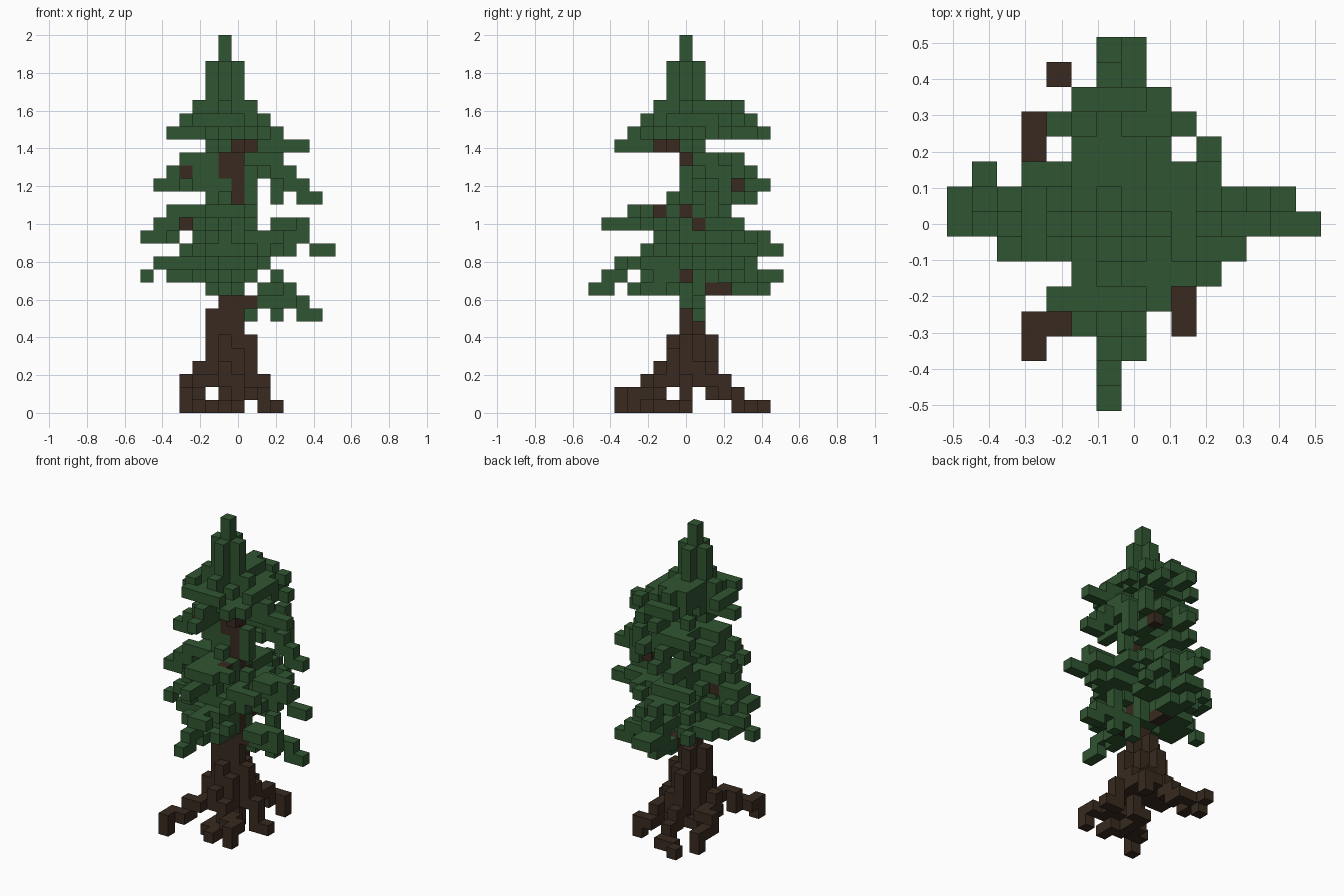
import bpy
import bmesh
from mathutils import Vector

cube = bpy.data.objects.get("Cube")
if cube:
    bpy.data.objects.remove(cube, do_unlink=True)

V = 2 / 29                      # size of one block
wood, leaf = set(), set()       # filled blocks, relative to the trunk axis
COMPASS = {"E": (1, 0, 0), "W": (-1, 0, 0), "N": (0, 1, 0),
           "S": (0, -1, 0), "U": (0, 0, 1), "D": (0, 0, -1)}


def column(x, y, bottom, top, cells=wood):
    cells.update((x, y, k) for k in range(bottom, top + 1))


def root(x, y, z, walk):
    """Follow compass letters; a lower-case letter moves without filling."""
    wood.add((x, y, z))
    for c in walk:
        dx, dy, dz = COMPASS[c.upper()]
        x, y, z = x + dx, y + dy, z + dz
        if c.isupper():
            wood.add((x, y, z))


def branch(level, direction, path, sides=""):
    """O = out with side sprigs, o = out, d = down, s = skip out,
    W = out in wood, w = down in wood."""
    step = 0
    for c in path:
        if c in "dw":
            level -= 1
        else:
            step += 1
        x, y = round(direction[0] * step), round(direction[1] * step)
        if c in "Ww":
            wood.add((x, y, level))
        elif c != "s":
            leaf.add((x, y, level))
        if c == "O":
            for side in sides:
                dx, dy, _ = COMPASS[side]
                leaf.add((x + dx, y + dy, level))


def disc(level, radius, front=-9):
    """Diamond of foliage round the trunk."""
    for x in range(-radius, radius + 1):
        for y in range(-radius, radius + 1):
            if abs(x) + abs(y) <= radius and y >= front:
                leaf.add((x, y, level))


# Trunk and its buttresses
column(0, 0, 2, 15)
column(0, 0, 18, 19)
column(1, 0, 0, 20)
column(0, 1, 2, 7)
column(1, 1, 2, 5)
column(-1, 0, 2, 7)
column(-1, 1, 2, 5)
column(2, 0, 2, 5)
column(2, 1, 2, 3)
column(0, -1, 2, 5)
column(1, -1, 2, 4)
column(0, 2, 2, 5)
column(1, 2, 2, 3)
column(0, -2, 2, 3)
column(-2, 0, 2, 3)

# Roots
root(-1, -2, 2, "SWDSWSD")          # front right, arched
root(1, -2, 2, "DESESD")            # front left
root(-2, 1, 2, "NWDNND")            # back right, arched
root(0, 2, 2, "NDNDNWnW")           # back
root(2, 2, 2, "NDNED")              # back left, arched
root(2, 0, 2, "EDDE")               # left
root(1, 0, 0, "WSSSES")             # front, along the ground

# Crown top
column(0, 0, 24, 28, leaf)
for dx, dy in ((1, 0), (-1, 0), (0, 1), (0, -1)):
    column(dx, dy, 24, 26, leaf)

# Foliage core
for level in (9, 10, 15, 16, 20, 23):
    disc(level, 1)
for level in (11, 12, 13, 14, 21, 22):
    disc(level, 2)
for level, radius in ((17, 2), (18, 2), (19, 1)):
    disc(level, radius, 0)

LEFT, RIGHT, BACK, FRONT = (1, 0), (-1, 0), (0, 1), (0, -1)
LEFT_BACK = (1, .2)

# Upper tier of drooping branches
branch(23, RIGHT, "oodOdo", "NS")
branch(23, LEFT, "oodOdodoo", "NS")
branch(20, LEFT, "ssO", "N")
branch(23, FRONT, "oodOdodo", "EW")
branch(20, FRONT, "OOoo", "W")
branch(23, BACK, "OOOodOdo", "EW")

# Second tier, open towards the front
branch(19, RIGHT, "OOOwodo", "N")
branch(19, LEFT_BACK, "ssOOdododo", "N")
branch(16, LEFT, "so")
branch(19, BACK, "OOOOdodo", "EW")
branch(16, (-.2, 1), "soOOo", "E")
branch(20, (1, -1), "WW")
branch(17, (.5, 1), "OOoW", "E")

# Third tier
branch(15, RIGHT, "OOOodOdO", "N")
branch(13, LEFT, "OOOOOOsdo", "N")
branch(14, LEFT, "sssOOo", "S")
branch(14, (1, 1), "W")
branch(15, FRONT, "OOOOdoo", "EW")
branch(14, BACK, "OOOOdOodo", "EW")

# Fourth tier
branch(12, RIGHT, "OOOdoosd", "NS")
branch(12, LEFT, "OOOOo", "NS")
branch(11, FRONT, "OOOoOdodo", "E")
branch(11, BACK, "OOOOodOO", "E")

# Lowest sprays
branch(10, RIGHT, "OOOO", "NS")
branch(9, FRONT, "OOOo", "E")
branch(9, BACK, "OWWOOo", "E")
branch(8, LEFT_BACK, "WWOOOodo", "S")
branch(9, LEFT, "ssOOo", "S")
column(2, 1, 7, 8, leaf)
column(4, 1, 7, 10, leaf)

# Diagonal branches: direction, side sprigs, then levels and paths
DIAGONALS = (
    ((1, .8), "S", {22: "OOodo", 19: "OOodOdd", 13: "OOoO"}),
    ((.75, 1), "W", {22: "OOoo", 19: "OOood", 13: "OOoo", 11: "OOoo"}),
    ((.4, 1), "W", {21: "OOOOo", 18: "OOOOo", 12: "OOOOo"}),
    ((-.45, 1), "E", {22: "OOodo", 19: "OOoo", 15: "OOodo", 12: "OOoo", 10: "OOoo"}),
    ((-1, .33), "N", {18: "OOOdoo", 14: "OOWodo", 10: "OOOo"}),
    ((-.6, -1), "E", {22: "OOo", 15: "OOdo", 12: "OOo", 10: "OOo"}),
    ((1, -.5), "NS", {21: "OOo", 13: "OOoo", 12: "OOo"}),
    ((.66, -1), "W", {21: "OOo", 15: "OWo", 12: "OOo", 10: "OOo"}),
)
for direction, sides, tiers in DIAGONALS:
    for level, path in tiers.items():
        branch(level, direction, path, sides)

leaf -= wood
filled = leaf | wood


def material(name, colour):
    mat = bpy.data.materials.new(name)
    mat.use_nodes = True
    mat.diffuse_color = colour
    mat.node_tree.nodes["Principled BSDF"].inputs["Base Color"].default_value = colour
    return mat


def block_mesh(name, cells, mat):
    """Skin the blocks with only their exposed square faces."""
    bm = bmesh.new()
    corners = {}

    def corner(p):
        key = tuple(round(c * 2) for c in p)
        if key not in corners:
            corners[key] = bm.verts.new(((p.x - 1) * V, p.y * V, (p.z + .5) * V))
        return corners[key]

    for cell in sorted(cells):
        centre = Vector(cell)
        for step in COMPASS.values():
            if tuple(a + b for a, b in zip(cell, step)) in filled:
                continue
            n = Vector(step)
            u = Vector((n.y, n.z, n.x))
            w = n.cross(u)
            bm.faces.new([corner(centre + (n + u * a + w * b) / 2)
                          for a, b in ((-1, -1), (1, -1), (1, 1), (-1, 1))])
    mesh = bpy.data.meshes.new(name)
    bm.to_mesh(mesh)
    bm.free()
    mesh.materials.append(mat)
    bpy.context.collection.objects.link(bpy.data.objects.new(name, mesh))


block_mesh("trunk_and_roots", wood, material("dark_bark", (.04, .023, .014, 1)))
block_mesh("foliage", leaf, material("pine_green", (.03, .09, .031, 1)))
